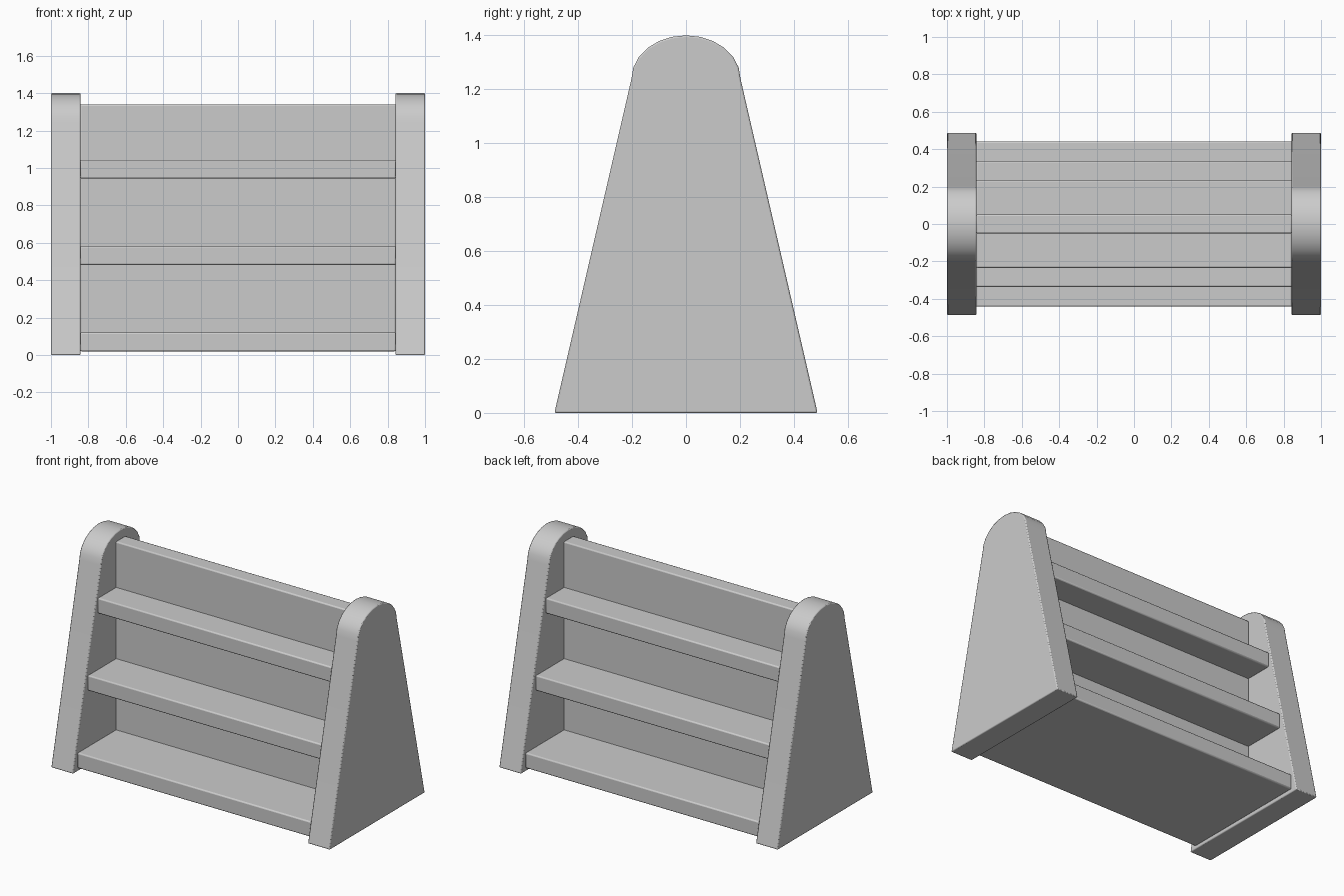
import bpy, bmesh, math

cube = bpy.data.objects.get("Cube")
if cube:
    bpy.data.objects.remove(cube, do_unlink=True)

grey = bpy.data.materials.new("plain grey")
grey.use_nodes = True
colour = (0.6, 0.6, 0.6, 1)
grey.diffuse_color = colour
grey.node_tree.nodes["Principled BSDF"].inputs["Base Color"].default_value = colour


def board(name, profile, x0, x1, bevel):
    """Extrude a (y, z) profile along x and round its edges."""
    bm = bmesh.new()
    face = bm.faces.new([bm.verts.new((x0, y, z)) for y, z in profile])
    ext = bmesh.ops.extrude_face_region(bm, geom=[face])
    moved = [v for v in ext["geom"] if isinstance(v, bmesh.types.BMVert)]
    bmesh.ops.translate(bm, verts=moved, vec=(x1 - x0, 0, 0))
    bmesh.ops.recalc_face_normals(bm, faces=bm.faces)
    mesh = bpy.data.meshes.new(name)
    bm.to_mesh(mesh)
    bm.free()
    mesh.materials.append(grey)
    obj = bpy.data.objects.new(name, mesh)
    bpy.context.collection.objects.link(obj)
    mod = obj.modifiers.new("rounded edges", "BEVEL")
    mod.width = bevel
    mod.segments = 2
    mod.limit_method = "ANGLE"
    mod.angle_limit = math.radians(40)
    bpy.ops.object.select_all(action="DESELECT")
    obj.select_set(True)
    bpy.context.view_layer.objects.active = obj
    bpy.ops.object.shade_smooth_by_angle(angle=math.radians(50))
    return obj


def box(half_depth, z0, z1):
    return [(-half_depth, z0), (half_depth, z0), (half_depth, z1), (-half_depth, z1)]


# Tapered end panels with a rounded top
steps = 12
arc = [(0.202 * math.cos(math.pi * i / steps), 1.24 + 0.16 * math.sin(math.pi * i / steps))
       for i in range(steps + 1)]
end_profile = [(-0.488, 0), (0.488, 0)] + arc
board("left_end_panel", end_profile, 0.842, 1.0, 0.006)
board("right_end_panel", end_profile, -1.0, -0.842, 0.006)

# Upright centre board
board("centre_board", box(0.05, 0.03, 1.34), -0.845, 0.845, 0.008)

# Shelves reaching out on both sides of the centre board
for name, depth, z in (("bottom_shelf", 0.442, 0.02),
                       ("middle_shelf", 0.336, 0.482),
                       ("top_shelf", 0.234, 0.944)):
    board(name, box(depth, z, z + 0.1), -0.845, 0.845, 0.008)
